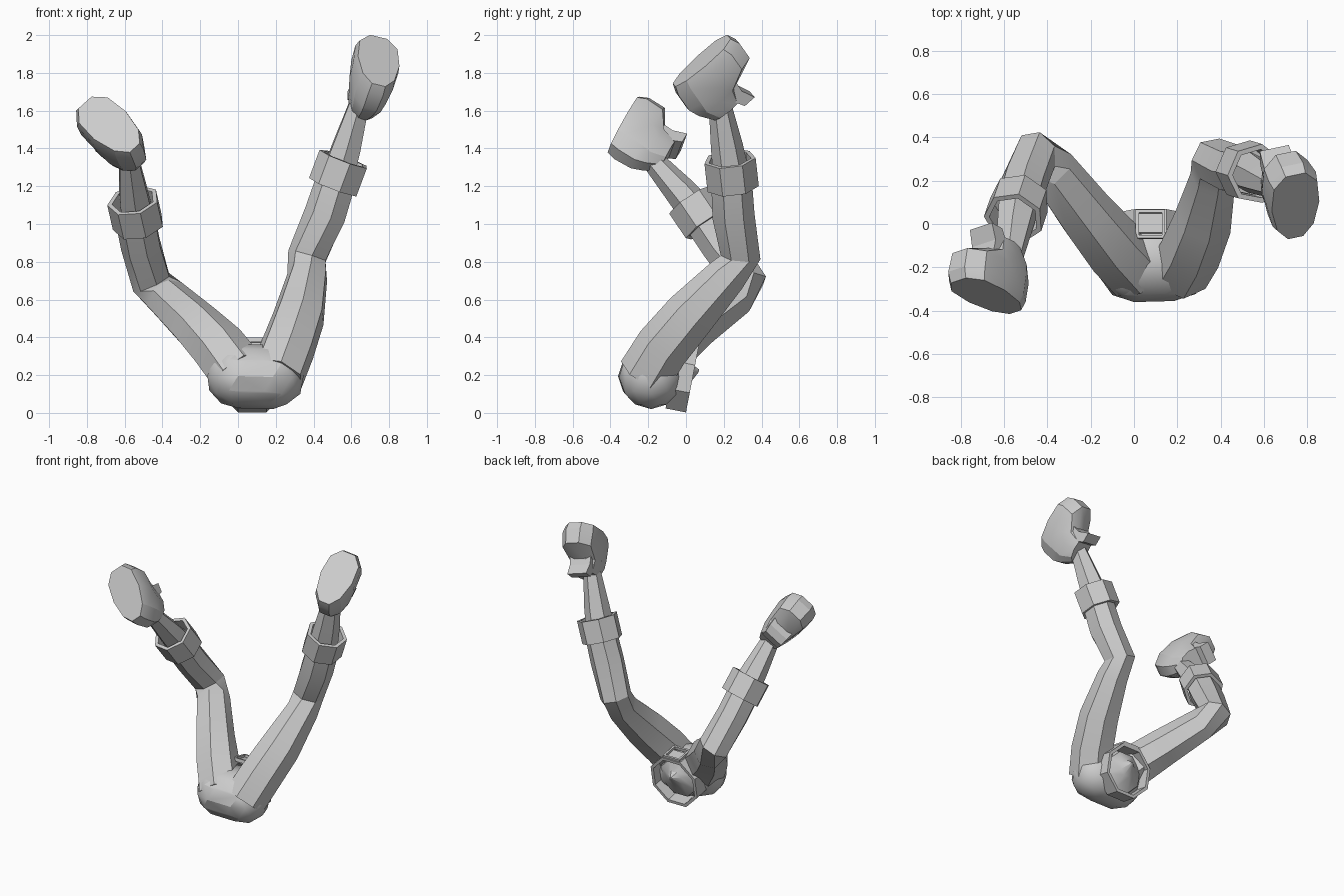
import bpy, bmesh, math
from mathutils import Vector as V

if "Cube" in bpy.data.objects:
    bpy.data.objects.remove(bpy.data.objects["Cube"])

grey = bpy.data.materials.new("plain grey")
grey.use_nodes = True
grey.diffuse_color = (0.6, 0.6, 0.6, 1)
grey.node_tree.nodes["Principled BSDF"].inputs["Base Color"].default_value = (0.6, 0.6, 0.6, 1)


def finish(bm, name, angle=25):
    bmesh.ops.recalc_face_normals(bm, faces=bm.faces)
    mesh = bpy.data.meshes.new(name)
    bm.to_mesh(mesh)
    bm.free()
    mesh.materials.append(grey)
    ob = bpy.data.objects.new(name, mesh)
    bpy.context.collection.objects.link(ob)
    bpy.ops.object.select_all(action="DESELECT")
    bpy.context.view_layer.objects.active = ob
    ob.select_set(True)
    bpy.ops.object.shade_smooth_by_angle(angle=math.radians(angle))


def loft(name, rings, closed=False):
    """Skin a list of point rings; closed joins the last ring to the first."""
    bm = bmesh.new()
    loops = [[bm.verts.new(p) for p in r] for r in rings]
    n = len(loops[0])
    pairs = list(zip(loops, loops[1:]))
    if closed:
        pairs.append((loops[-1], loops[0]))
    else:
        bm.faces.new(loops[0])
        bm.faces.new(loops[-1])
    for a, b in pairs:
        for i in range(n):
            j = (i + 1) % n
            bm.faces.new((a[i], a[j], b[j], b[i]))
    finish(bm, name)


def ring(centre, axis, radius, n, up=V((0, 0, 1))):
    axis = V(axis).normalized()
    u = (up - axis * up.dot(axis)).normalized()
    w = axis.cross(u)
    angles = [math.tau * (i + 0.5) / n for i in range(n)]
    return [V(centre) + (u * math.cos(a) + w * math.sin(a)) * radius for a in angles]


def limb(name, path, n=7):
    """Tapered tube through (point, radius) pairs."""
    pts = [V(p) for p, r in path]
    rings = []
    for i, (p, r) in enumerate(path):
        before, after = pts[max(i - 1, 0)], pts[min(i + 1, len(pts) - 1)]
        rings.append(ring(p, after - before, r, n, up=V((1, 0, 0.1))))
    loft(name, rings)


def band(name, centre, axis, half, outer, inner, n, up=V((0, 0, 1))):
    c, a = V(centre), V(axis).normalized() * half
    loft(name, [ring(c - a, a, outer, n, up), ring(c + a, a, outer, n, up),
                ring(c + a, a, inner, n, up), ring(c - a, a, inner, n, up)], closed=True)


def blunt(value):
    """Squares off a sine or cosine so the shoe outline has blunt ends."""
    return math.copysign(abs(value) ** 0.85, value)


def shoe(side, mid, toe, down):
    toe = V(toe).normalized()
    down = V(down)
    down = (down - toe * down.dot(toe)).normalized()
    across = down.cross(toe)

    def at(along, height, over):
        return V(mid) + toe * along - down * height + across * over

    # Height, heel end, toe end and half width of each level, sole first
    levels = [(0, -0.19, 0.2, 0.115), (0.05, -0.21, 0.22, 0.125), (0.15, -0.22, 0.21, 0.115),
              (0.21, -0.2, 0.07, 0.1), (0.29, -0.15, 0.03, 0.075)]
    rings = []
    for h, back, front, half in levels:
        loop = []
        for i in range(10):
            a = math.tau * (i + 0.5) / 10
            c = blunt(math.cos(a))
            loop.append(at((back + front) / 2 + c * (front - back) / 2 * 1.03,
                           h, blunt(math.sin(a)) * half * (1 + 0.14 * c)))
        rings.append(loop)
    loft(side + "_shoe", rings)
    # Tongue rising in front of the ankle
    tongue = [[at(a, h, s * w) for a, s in ((lo, -1), (lo, 1), (hi, 1), (hi, -1))]
              for h, lo, hi, w in ((0.18, -0.04, 0.07, 0.08), (0.25, -0.02, 0.06, 0.075),
                                   (0.325, 0.02, 0.09, 0.07))]
    loft(side + "_shoe_tongue", tongue)


# Trouser legs from hip through knee to cuff
legs = {
    "left": [((0.205, -0.215, 0.2), 0.15), ((0.265, -0.12, 0.35), 0.148), ((0.325, 0.025, 0.52), 0.14),
             ((0.37, 0.22, 0.73), 0.11), ((0.37, 0.29, 0.83), 0.108), ((0.465, 0.25, 1.05), 0.115),
             ((0.53, 0.24, 1.25), 0.11)],
    "right": [((0.01, -0.21, 0.2), 0.155), ((-0.1, -0.1, 0.34), 0.15), ((-0.22, 0.04, 0.46), 0.135),
              ((-0.38, 0.25, 0.61), 0.115), ((-0.455, 0.32, 0.69), 0.11), ((-0.51, 0.19, 0.88), 0.11),
              ((-0.54, 0.09, 1.03), 0.11)],
}
ankles = {"left": (0.64, 0.18, 1.63), "right": (-0.575, -0.17, 1.33)}
cuffs = {"left": (0.535, 0.24, 1.27), "right": (-0.54, 0.07, 1.06)}
for side, path in legs.items():
    limb(side + "_trouser_leg", path)
    cuff, ankle = V(cuffs[side]), V(ankles[side])
    axis = cuff - V(path[-3][0])
    band(side + "_cuff", cuff, axis, 0.08, 0.14, 0.115, 7, up=V((1, 0, 0.1)))
    limb(side + "_ankle", [(cuff - axis * 0.1, 0.1), (cuff.lerp(ankle, 0.4), 0.085), (ankle, 0.06)], 6)

shoe("left", (0.745, 0.078, 1.86), (0, 0.75, 0.66), (0.3, -0.6, 0.73))
shoe("right", (-0.675, -0.335, 1.52), (-0.28, 0.155, 0.255), (-0.2, -0.82, 0.53))

# Seat: one skin over both hips and the waist
waist, waist_axis = V((0.075, -0.02, 0.19)), V((0, 0.98, -0.19))
bm = bmesh.new()
for hip in ((0.0, -0.19, 0.195), (0.185, -0.185, 0.19)):
    for v in bmesh.ops.create_icosphere(bm, subdivisions=2, radius=0.17)["verts"]:
        v.co += V(hip)
for p in ring(waist - waist_axis * 0.05, waist_axis, 0.17, 8):
    bm.verts.new(p)
hull = bmesh.ops.convex_hull(bm, input=bm.verts)
bmesh.ops.delete(bm, geom=list({v for v in hull["geom_interior"] + hull["geom_unused"]
                                if isinstance(v, bmesh.types.BMVert)}), context="VERTS")
finish(bm, "seat", 35)

# Belt with a domed waist inside it
band("belt", waist, waist_axis, 0.055, 0.195, 0.172, 8)
loft("waist_cap", [ring(waist + waist_axis * s + V((0, 0, lift)), waist_axis, r, 8)
                   for s, lift, r in ((-0.06, 0, 0.165), (0.0, 0, 0.145),
                                      (0.045, 0.02, 0.06), (0.09, 0.05, 0.008))])

# Buckle: square frame facing the belly side
centre = waist + V((0, 0.018, 0.185))
band("buckle", centre, (0, 0.19, 0.98), 0.012, 0.095, 0.075, 4, up=V((0, 1, 0)))
